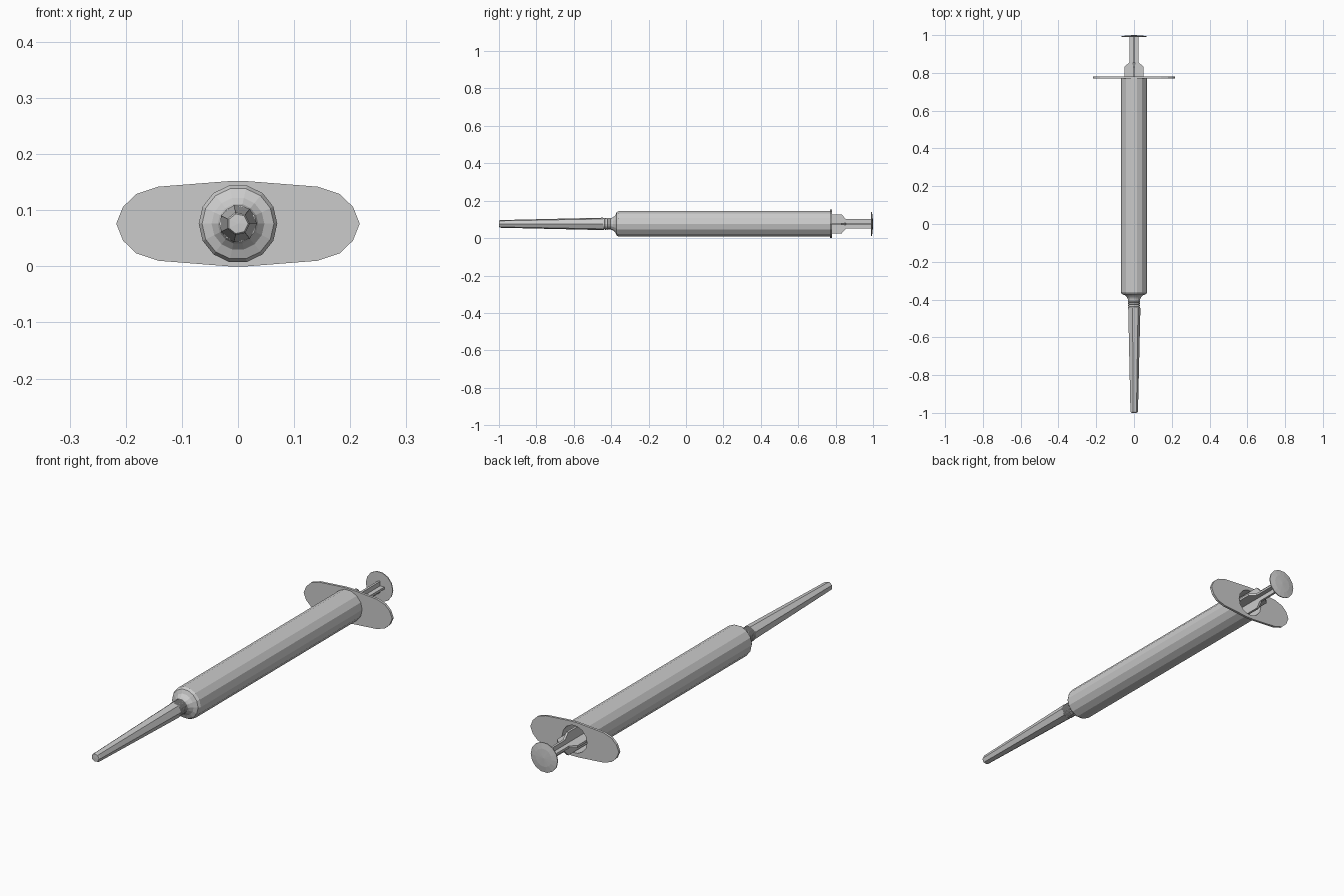
import bpy, bmesh
from math import cos, sin, pi

if "Cube" in bpy.data.objects:
    bpy.data.objects.remove(bpy.data.objects["Cube"])

Z0 = 0.076  # height of the syringe axis


def finish(name, bm):
    bmesh.ops.remove_doubles(bm, verts=bm.verts, dist=1e-5)
    bmesh.ops.recalc_face_normals(bm, faces=bm.faces)
    mesh = bpy.data.meshes.new(name)
    bm.to_mesh(mesh)
    bm.free()
    obj = bpy.data.objects.new(name, mesh)
    bpy.context.collection.objects.link(obj)
    return obj


def lathe(name, profile, sides, closed=False):
    """Revolve (radius, y) points about the syringe axis."""
    bm = bmesh.new()
    rings = []
    for r, y in profile:
        if r == 0:
            rings.append([bm.verts.new((0, y, Z0))] * sides)
        else:
            rings.append([bm.verts.new((r * cos(2 * pi * i / sides), y,
                                        Z0 + r * sin(2 * pi * i / sides)))
                          for i in range(sides)])
    pairs = list(zip(rings, rings[1:]))
    if closed:
        pairs.append((rings[-1], rings[0]))
    for a, b in pairs:
        for i in range(sides):
            j = (i + 1) % sides
            quad = list(dict.fromkeys([a[i], a[j], b[j], b[i]]))
            if len(quad) > 2:
                bm.faces.new(quad)
    return finish(name, bm)


def extrude(bm, vec):
    geom = bmesh.ops.extrude_face_region(bm, geom=bm.faces[:])["geom"]
    bmesh.ops.translate(bm, vec=vec,
                        verts=[g for g in geom if isinstance(g, bmesh.types.BMVert)])


# Hollow barrel with its tapered shoulder
lathe("barrel", [(0, -0.40), (0.032, -0.40), (0.036, -0.39), (0.047, -0.378),
                 (0.064, -0.371), (0.070, -0.360), (0.070, 0.775),
                 (0.061, 0.775), (0.061, -0.355), (0, -0.355)], 14)

# Ribbed neck between barrel and needle cap
neck = [(0, -0.399)]
for k in range(5):
    y = -0.399 - k * 0.01
    neck += [(0.033, y), (0.033, y - 0.005), (0.029, y - 0.006), (0.029, y - 0.009)]
lathe("ribbed_neck", neck + [(0, -0.448)], 14)

# Faceted needle cap
lathe("needle_cap", [(0, -0.445), (0.034, -0.445), (0.021, -0.992),
                     (0.018, -0.999), (0, -1.0)], 7)

# Finger flange: rounded outline with a hole for the plunger
quarter = [(0.217, 0), (0.205, 0.030), (0.181, 0.053), (0.142, 0.066), (0.015, 0.076)]
half = quarter + [(-x, z) for x, z in reversed(quarter)]
outline = half + [(x, -z) for x, z in reversed(half[1:-1])]
hole = [(0.061 * cos(2 * pi * i / 14), 0.061 * sin(2 * pi * i / 14)) for i in range(14)]
bm = bmesh.new()
for loop in (outline, hole):
    vs = [bm.verts.new((x, 0.770, Z0 + z)) for x, z in loop]
    for a, b in zip(vs, vs[1:] + vs[:1]):
        bm.edges.new((a, b))
bmesh.ops.triangle_fill(bm, use_beauty=True, use_dissolve=False, edges=bm.edges[:],
                        normal=(0, 1, 0))
extrude(bm, (0, 0.011, 0))
finish("finger_flange", bm)

# Plunger rod: two crossed ribs that narrow behind the barrel
side = [(0.051, -0.31), (0.051, 0.832), (0.025, 0.855), (0.025, 0.992)]
rib = side + [(-w, y) for w, y in reversed(side)]
for name, upright in (("plunger_rib_flat", False), ("plunger_rib_upright", True)):
    t = 0.005
    bm = bmesh.new()
    bm.faces.new([bm.verts.new((-t, y, Z0 + w) if upright else (w, y, Z0 - t))
                  for w, y in rib])
    extrude(bm, (2 * t, 0, 0) if upright else (0, 0, 2 * t))
    finish(name, bm)

# Rubber stopper inside the barrel
lathe("stopper", [(0, -0.35), (0.060, -0.335), (0.060, -0.30), (0, -0.30)], 14)

# Domed thumb pad
lathe("thumb_pad", [(0, 0.989), (0.066, 0.990), (0.066, 0.994),
                    (0.040, 0.998), (0, 1.0)], 14)
